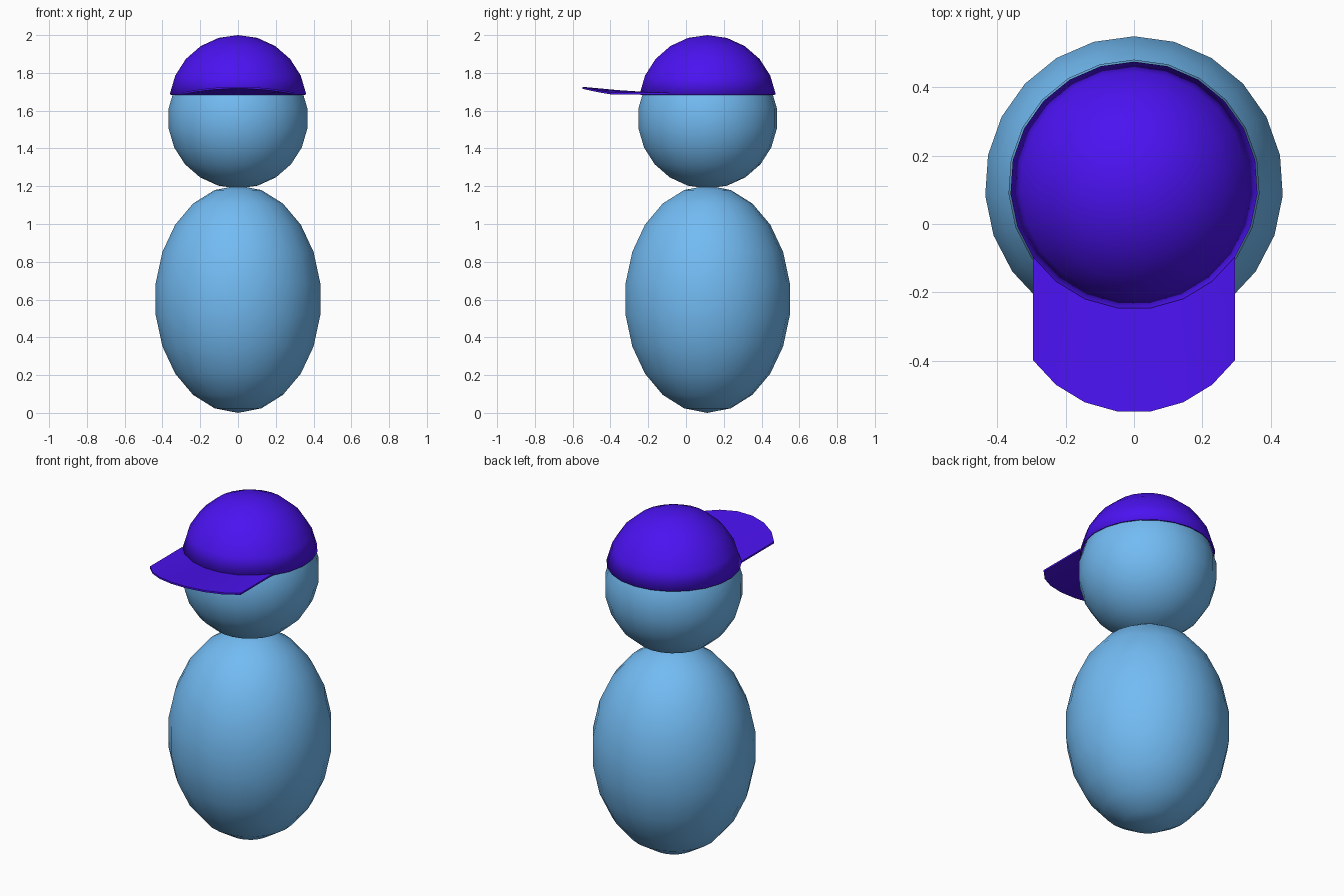
import bpy, bmesh
from math import sin, cos, pi

if "Cube" in bpy.data.objects:
    bpy.data.objects.remove(bpy.data.objects["Cube"])

SEG, RINGS, CY = 23, 11, 0.113   # segments, rings, y centre of every round part


def material(name, rgb):
    m = bpy.data.materials.new(name)
    m.diffuse_color = (*rgb, 1)
    m.use_nodes = True
    m.node_tree.nodes["Principled BSDF"].inputs["Base Color"].default_value = m.diffuse_color
    return m


BLUE = material("light_blue", (0.17, 0.50, 0.90))
PURPLE = material("purple", (0.07, 0.006, 0.88))


def finish(name, bm, mat):
    bmesh.ops.recalc_face_normals(bm, faces=bm.faces)
    me = bpy.data.meshes.new(name)
    bm.to_mesh(me)
    bm.free()
    me.materials.append(mat)
    ob = bpy.data.objects.new(name, me)
    bpy.context.collection.objects.link(ob)
    bpy.ops.object.select_all(action='DESELECT')
    ob.select_set(True)
    bpy.context.view_layer.objects.active = ob
    bpy.ops.object.shade_smooth_by_angle(angle=pi / 6)
    return ob


def ball(name, rx, rz, cz, mat, rings=RINGS):
    """Ellipsoid with a vertex on +y; fewer rings leaves an open dome."""
    bm = bmesh.new()
    loops = []
    for j in range(1, min(rings, RINGS - 1) + 1):
        p = pi * j / RINGS
        loops.append([bm.verts.new((rx * sin(p) * sin(2 * pi * i / SEG),
                                    CY + rx * sin(p) * cos(2 * pi * i / SEG),
                                    cz + rz * cos(p))) for i in range(SEG)])
    top = bm.verts.new((0, CY, cz + rz))
    bottom = bm.verts.new((0, CY, cz - rz)) if rings == RINGS else None
    for i in range(SEG):
        k = (i + 1) % SEG
        bm.faces.new((top, loops[0][k], loops[0][i]))
        for a, b in zip(loops, loops[1:]):
            bm.faces.new((a[i], a[k], b[k], b[i]))
        if bottom:
            bm.faces.new((bottom, loops[-1][i], loops[-1][k]))
    return finish(name, bm, mat)


# Body and head
ball("body", 0.441, 0.602, 0.602, BLUE)
ball("head", 0.372, 0.371, 1.559, BLUE)

# Cap dome: upper rings of a sphere, given a thin shell
R = 0.366
dome = ball("cap_dome", R, R, 2.0 - R, PURPLE, rings=5)
shell = dome.modifiers.new("shell", 'SOLIDIFY')
shell.thickness = 0.008
shell.offset = -1

# Cap visor: front rim edges pulled forward, arched up along the middle
bm = bmesh.new()
rows = []
r, z0 = 0.362, 1.686
for i in range(8):
    a = (i - 3.5) * 2 * pi / SEG
    x, y = r * sin(a), CY - r * cos(a)
    lift = 0.031 * (1 - (x / 0.297) ** 2)
    thick = 0.010
    rows.append([bm.verts.new(c) for c in (
        (x, y, z0), (x, y - 0.303, z0 + lift),
        (x, y - 0.303, z0 + lift + thick), (x, y, z0 + thick))])
for a, b in zip(rows, rows[1:]):
    for k in range(4):
        n = (k + 1) % 4
        bm.faces.new((a[k], a[n], b[n], b[k]))
bm.faces.new(rows[0])
bm.faces.new(rows[-1])
finish("cap_visor", bm, PURPLE)
